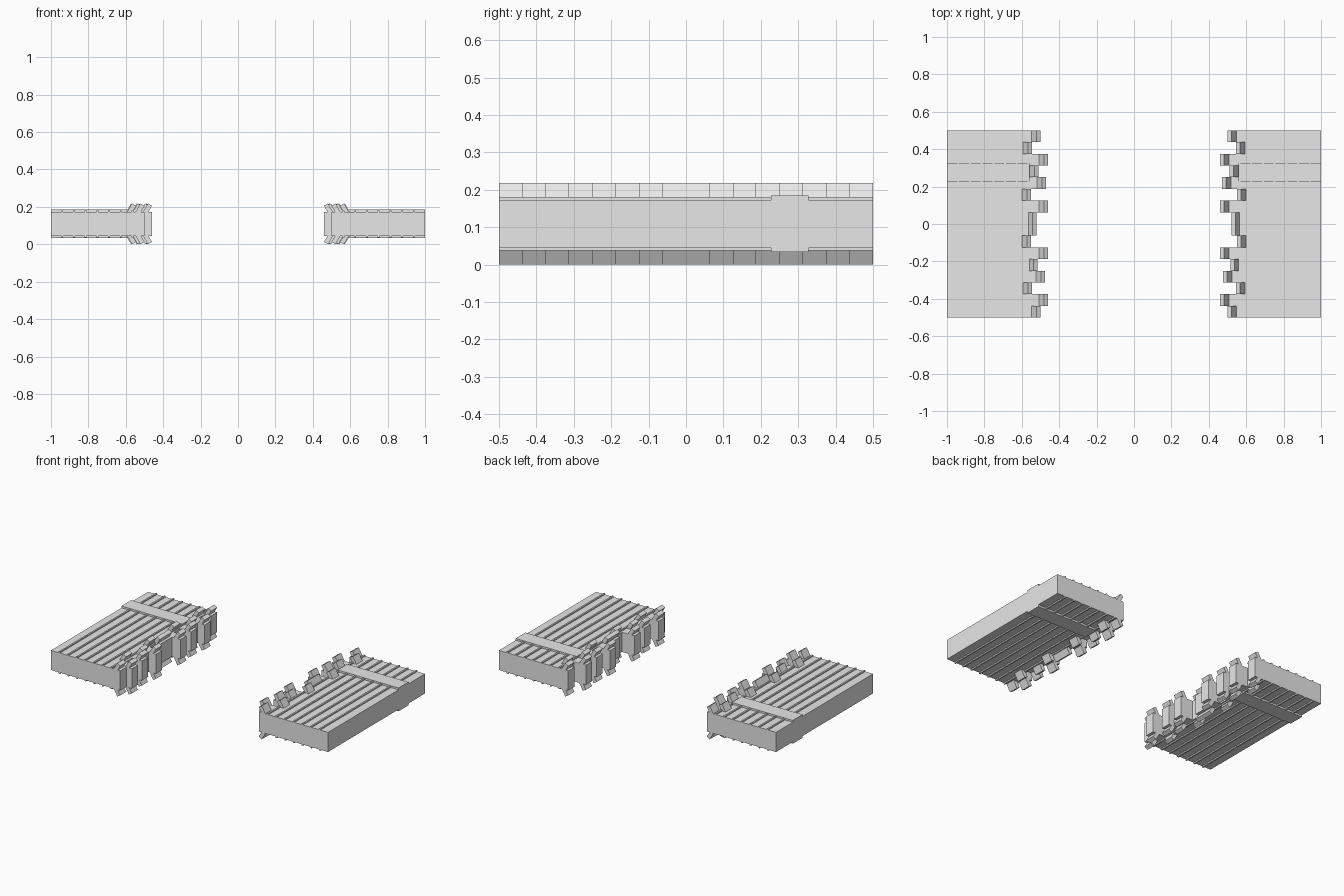
import bpy, bmesh, math

if "Cube" in bpy.data.objects:
    bpy.data.objects.remove(bpy.data.objects["Cube"])

MID = 0.109          # height of the horizontal symmetry plane
grey = bpy.data.materials.new("plain grey")
grey.diffuse_color = (0.8, 0.8, 0.8, 1)
grey.use_nodes = True
grey.node_tree.nodes["Principled BSDF"].inputs["Base Color"].default_value = grey.diffuse_color


def prism(bm, profile, y0, y1):
    """Extrude an x-z profile along y."""
    a = [bm.verts.new((x, y0, z)) for x, z in profile]
    b = [bm.verts.new((x, y1, z)) for x, z in profile]
    n = len(profile)
    bm.faces.new(a)
    bm.faces.new(b[::-1])
    for i in range(n):
        bm.faces.new((a[i], b[i], b[(i + 1) % n], a[(i + 1) % n]))


def box(bm, x0, x1, y0, y1, z0, z1):
    prism(bm, [(x0, z0), (x1, z0), (x1, z1), (x0, z1)], y0, y1)


def finish(name, bm, both_faces):
    """Make the part and mirror it left to right, and top to bottom if asked."""
    bmesh.ops.recalc_face_normals(bm, faces=bm.faces)
    mesh = bpy.data.meshes.new(name)
    bm.to_mesh(mesh)
    bm.free()
    mesh.materials.append(grey)
    ob = bpy.data.objects.new(name, mesh)
    ob.location.z = MID
    bpy.context.collection.objects.link(ob)
    mod = ob.modifiers.new("mirror", 'MIRROR')
    mod.use_axis = (True, False, both_faces)
    mod.use_mirror_merge = False


# Broken inner edge: (width in cells, x of the tip), from back to front
CELL = 1 / 16
EDGE = [(1, -0.50), (1, -0.545), (1, -0.46), (1, -0.51), (1, -0.47), (1, -0.55),
        (1, -0.46), (2, -0.52), (1, -0.55), (1, -0.46), (1, -0.515), (1, -0.475),
        (1, -0.545), (1, -0.46), (1, -0.50)]
H = 0.064            # half thickness of the slab
INNER = -0.565

# Slab
bm = bmesh.new()
box(bm, -1, INNER, -0.5, 0.5, -H, H)
finish("slab", bm, False)

# Thin raised battens
bm = bmesh.new()
for i in range(7):
    x = -0.9395 + i * 0.0625
    box(bm, x - 0.005, x + 0.005, -0.5, 0.5, H - 0.005, H + 0.008)
finish("battens", bm, True)

# Cross strap
bm = bmesh.new()
box(bm, -1, -0.56, 0.227, 0.327, H - 0.005, H + 0.012)
finish("cross_strap", bm, True)

# Broken teeth and the slanted splinters on their ends
teeth, splinters = bmesh.new(), bmesh.new()
s, c = math.sin(math.radians(30)), math.cos(math.radians(30))
T, L = 0.025, 0.055
y = 0.5
for cells, tip in EDGE:
    y0 = y - cells * CELL
    box(teeth, INNER, tip, y0, y, -H, H)
    px, pz = tip - T * c, 0.109
    qx, qz = px + T * c, pz - T * s
    prism(splinters, [(px, pz), (qx, qz), (qx - L * s, qz - L * c),
                      (px - L * s, pz - L * c)], y0, y)
    y = y0
finish("broken_teeth", teeth, False)
finish("splinters", splinters, True)
